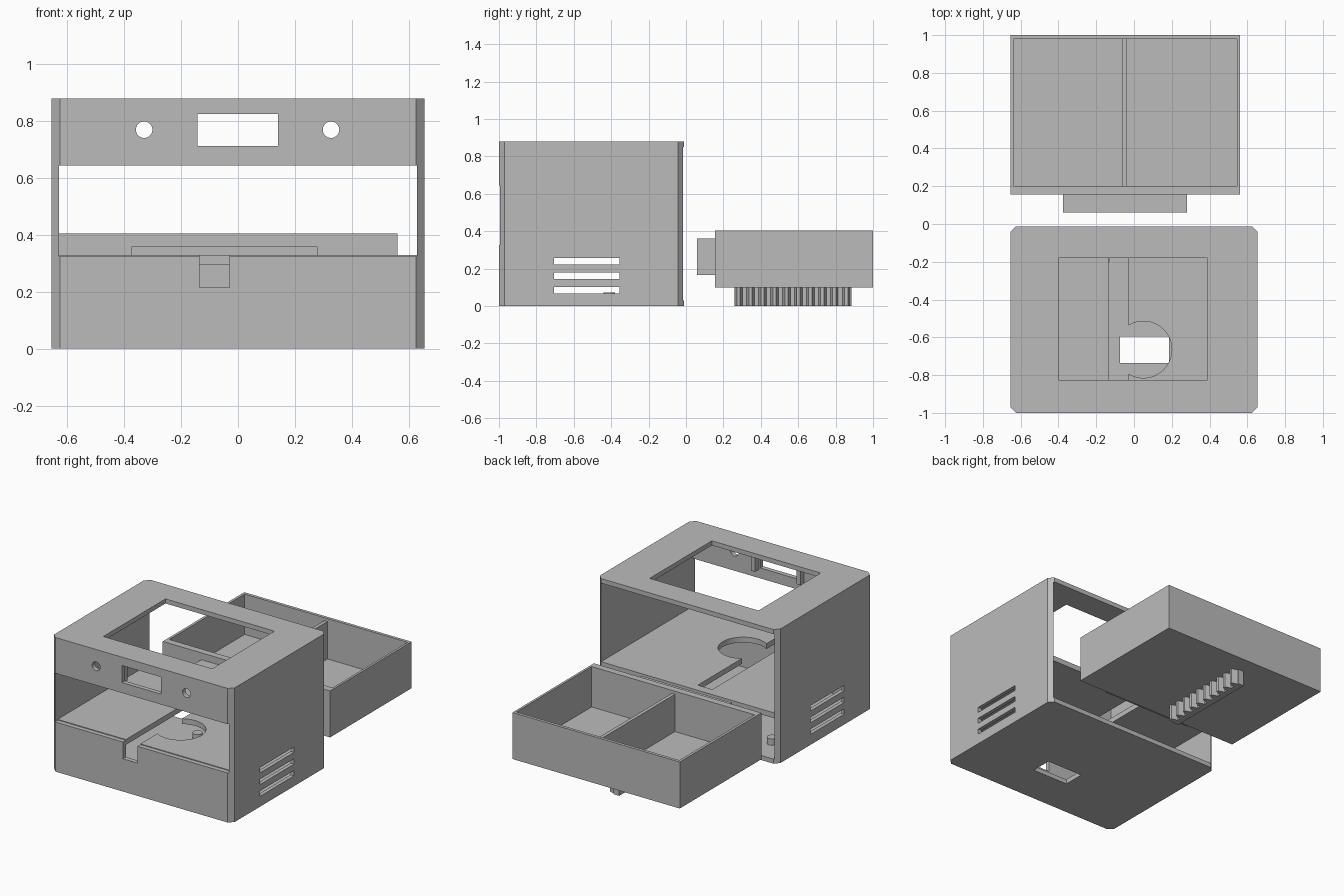
import bpy, bmesh, math

if "Cube" in bpy.data.objects:
    bpy.data.objects.remove(bpy.data.objects["Cube"])

grey = bpy.data.materials.new("plain_grey")
grey.diffuse_color = (0.5, 0.5, 0.5, 1)
grey.use_nodes = True
grey.node_tree.nodes["Principled BSDF"].inputs["Base Color"].default_value = grey.diffuse_color


def prism(name, outline, z0, z1):
    """Extrude an xy outline from z0 to z1."""
    bm = bmesh.new()
    face = bm.faces.new([bm.verts.new((x, y, z0)) for x, y in outline])
    top = bmesh.ops.extrude_face_region(bm, geom=[face])["geom"]
    verts = [v for v in top if isinstance(v, bmesh.types.BMVert)]
    bmesh.ops.translate(bm, verts=verts, vec=(0, 0, z1 - z0))
    bmesh.ops.recalc_face_normals(bm, faces=bm.faces)
    mesh = bpy.data.meshes.new(name)
    bm.to_mesh(mesh)
    bm.free()
    mesh.materials.append(grey)
    ob = bpy.data.objects.new(name, mesh)
    bpy.context.collection.objects.link(ob)
    return ob


def box(name, x0, x1, y0, y1, z0, z1):
    return prism(name, [(x0, y0), (x1, y0), (x1, y1), (x0, y1)], z0, z1)


def disc(name, x, y, r, z0, z1, n=48):
    ring = [(x + r * math.cos(2 * math.pi * i / n),
             y + r * math.sin(2 * math.pi * i / n)) for i in range(n)]
    return prism(name, ring, z0, z1)


def cut(target, *cutters):
    """Subtract the cutters, apply, and drop them."""
    for c in cutters:
        mod = target.modifiers.new("cut", 'BOOLEAN')
        mod.operation = 'DIFFERENCE'
        mod.solver = 'EXACT'
        mod.object = c
        c.hide_render = True
    bpy.context.view_layer.update()
    deps = bpy.context.evaluated_depsgraph_get()
    mesh = bpy.data.meshes.new_from_object(target.evaluated_get(deps))
    target.modifiers.clear()
    target.data = mesh
    for c in cutters:
        bpy.data.objects.remove(c)


# Housing: chamfered block, hollow, open at the back
X, Y0, Y1, C, H = 0.655, -1.0, -0.012, 0.03, 0.88
housing = prism("housing", [
    (-X + C, Y0), (X - C, Y0), (X, Y0 + C), (X, Y1 - C),
    (X - C, Y1), (-X + C, Y1), (-X, Y1 - C), (-X, Y0 + C)], 0, H)
cut(housing, box("cavity", -0.63, 0.63, -0.97, 0.2, 0.03, 0.85))
cut(housing, box("front_opening", -0.63, 0.63, -1.2, -0.9, 0.325, 0.645))
cut(housing, box("top_opening", -0.4, 0.39, -0.825, -0.18, 0.8, 1.0))
cut(housing, box("screen_window", -0.142, 0.14, -1.2, -0.9, 0.713, 0.825))
cut(housing, box("front_notch", -0.135, -0.03, -1.2, -0.9, 0.215, 0.4))
cut(housing, box("floor_hole", -0.075, 0.185, -0.735, -0.595, -0.1, 0.1))

# Round button holes beside the window
for x in (-0.33, 0.327):
    hole = disc("button_hole", 0, 0, 0.029, -0.1, 0.1, 32)
    hole.rotation_euler.x = math.pi / 2
    hole.location = (x, -0.98, 0.77)
    cut(housing, hole)

# Vent slots through both side walls
for z in (0.068, 0.145, 0.222):
    cut(housing, box("vent", -0.9, 0.9, -0.705, -0.355, z, z + 0.035))

# Shelf with the rack slot and round gear opening
shelf = box("shelf", -0.63, 0.63, -0.97, -0.02, 0.295, 0.33)
cut(shelf, box("shelf_slot", -0.135, -0.03, -1.2, -0.08, 0.2, 0.4))
cut(shelf, disc("gear_opening", 0.05, -0.665, 0.15, 0.2, 0.4))

# Screen mounts behind the front panel
for s in (-1, 1):
    box("screen_mount", s * 0.165 - 0.014, s * 0.165 + 0.014,
        -0.97, -0.93, 0.7, 0.85)

# Circuit board standoffs on the floor
for x, y in ((0, -0.41), (-0.16, -0.19), (-0.49, -0.19), (-0.49, -0.41)):
    disc("standoff", x, y, 0.03, 0.03, 0.072, 24)

# Drawer tray, divider and front block
drawer = box("drawer", -0.655, 0.56, 0.155, 1.0, 0.1, 0.405)
cut(drawer, box("drawer_cavity", -0.638, 0.545, 0.2, 0.98, 0.14, 0.6))
box("drawer_divider", -0.06, -0.037, 0.2, 0.98, 0.14, 0.385)
box("drawer_block", -0.375, 0.28, 0.06, 0.155, 0.165, 0.36)

# Toothed rack under the drawer
pitch, count, start = 0.064, 10, 0.26
outline = [(-0.135, start)]
for i in range(count):
    y = start + i * pitch
    outline += [(-0.095, y), (-0.055, y + 0.012),
                (-0.055, y + 0.03), (-0.095, y + 0.042)]
outline += [(-0.095, 0.885), (-0.135, 0.885)]
prism("drawer_rack", outline, 0, 0.1)
